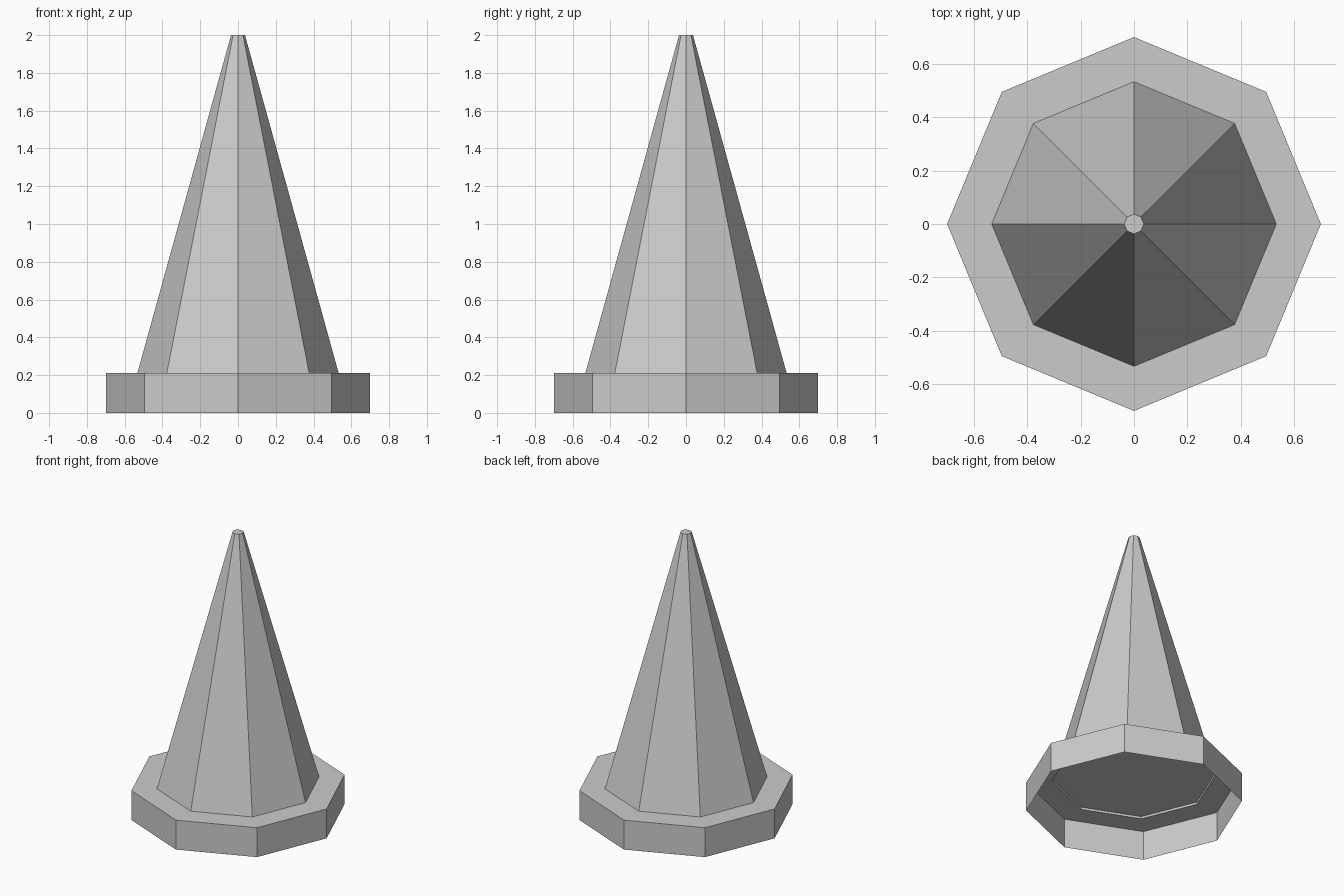
import bpy, bmesh
from math import cos, sin, pi

if "Cube" in bpy.data.objects:
    bpy.data.objects.remove(bpy.data.objects["Cube"])

SIDES = 8


def lofted(name, profile, caps=()):
    """Sweep (radius, z) profile points round z with flat sides; cap the listed rings."""
    bm = bmesh.new()
    rings = [[bm.verts.new((r * cos(2 * pi * i / SIDES), r * sin(2 * pi * i / SIDES), z))
              for i in range(SIDES)] for r, z in profile]
    for a, b in zip(rings, rings[1:]):
        for i in range(SIDES):
            j = (i + 1) % SIDES
            bm.faces.new((a[i], a[j], b[j], b[i]))
    for k in caps:
        ring = rings[k]
        bm.faces.new(ring if k else ring[::-1])
    mesh = bpy.data.meshes.new(name)
    bm.to_mesh(mesh)
    bm.free()
    obj = bpy.data.objects.new(name, mesh)
    bpy.context.collection.objects.link(obj)
    return obj


# Base: thin outer wall and top ledge, open underneath
lofted("base", [(0.70, 0.0), (0.70, 0.21), (0.533, 0.21)])

# Cone: tapered body with a slightly recessed floor and a small flat tip
lofted("cone_floor", [(0.533, 0.21), (0.529, 0.224)][::-1][:1], caps=(0,))
lofted("cone", [(0.533, 0.21), (0.037, 2.0)], caps=(1,))
